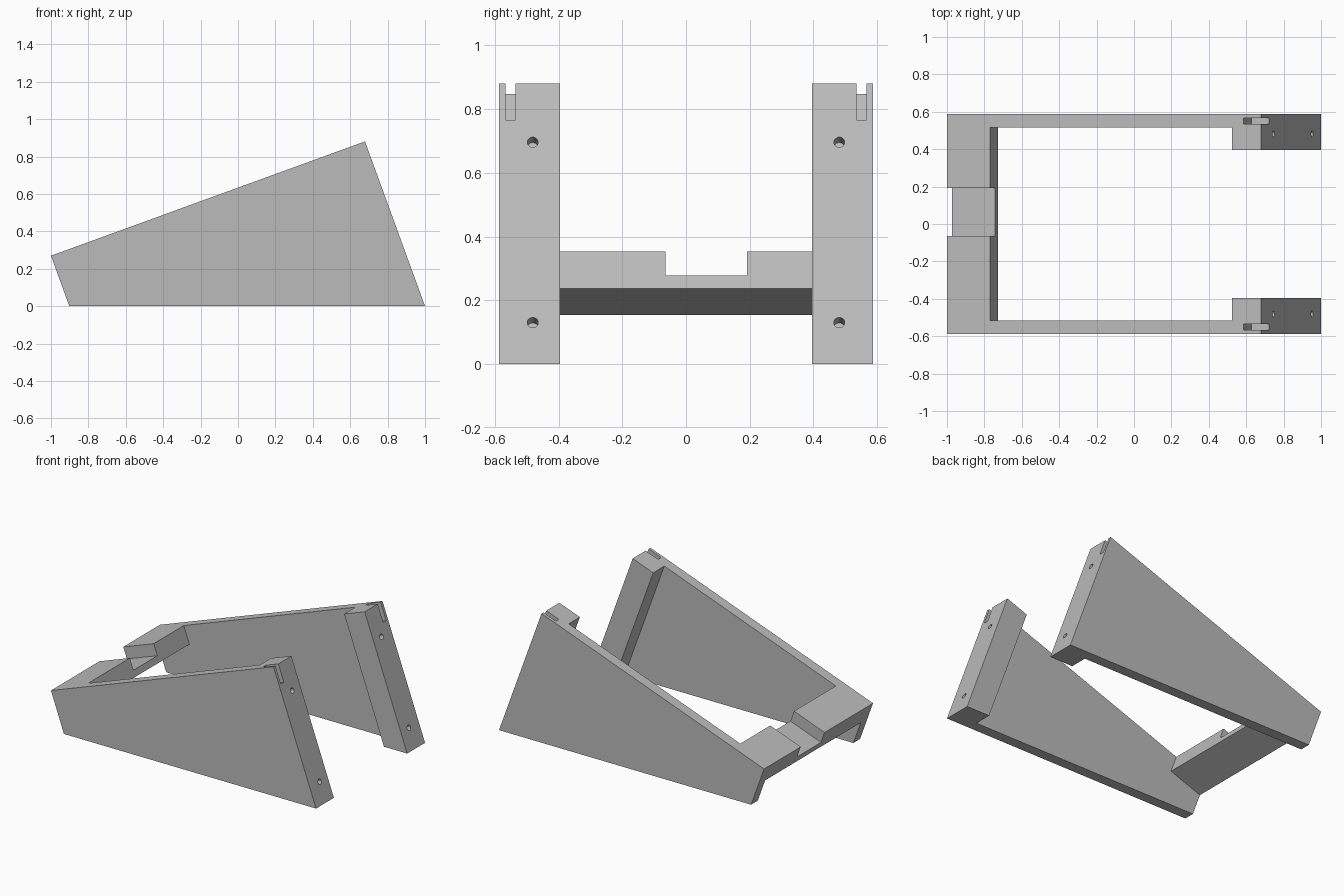
import bpy, bmesh, math
from mathutils import Matrix, Vector

if "Cube" in bpy.data.objects:
    bpy.data.objects.remove(bpy.data.objects["Cube"], do_unlink=True)

TILT = math.radians(20)
LENGTH = 1.787          # length of the sloping top
HALF_W = 0.587          # half of the full width
INNER = 0.515           # inner face of the side walls
POST_IN = 0.395         # inner face of the posts
POST_U = LENGTH - 0.165  # rear face of the posts
BAR_U, BAR_T = 0.245, 0.124

# Tilted frame: x runs up the sloping top, z is normal to it
SLOPE = Matrix.Translation((-1, 0, 0.27)) @ Matrix.Rotation(-TILT, 4, "Y")

grey = bpy.data.materials.new("plain_grey")
grey.use_nodes = True
colour = (0.5, 0.5, 0.5, 1)
grey.diffuse_color = colour
grey.node_tree.nodes["Principled BSDF"].inputs["Base Color"].default_value = colour


def make_object(name, bm):
    bmesh.ops.recalc_face_normals(bm, faces=bm.faces)
    mesh = bpy.data.meshes.new(name)
    bm.to_mesh(mesh)
    bm.free()
    mesh.materials.append(grey)
    obj = bpy.data.objects.new(name, mesh)
    bpy.context.collection.objects.link(obj)
    return obj


def cut(target, cutter):
    """Subtract the cutter from the target, then discard it."""
    cutter.hide_render = True
    mod = target.modifiers.new("cut", "BOOLEAN")
    mod.operation = "DIFFERENCE"
    mod.solver = "EXACT"
    mod.object = cutter
    bpy.context.view_layer.objects.active = target
    bpy.ops.object.modifier_apply(modifier=mod.name)
    bpy.data.objects.remove(cutter, do_unlink=True)


def box(name, u, y, n):
    """Box in the tilted frame, from (min, max) ranges."""
    bm = bmesh.new()
    size = [b - a for a, b in (u, y, n)]
    mid = Vector([(a + b) / 2 for a, b in (u, y, n)])
    bmesh.ops.create_cube(bm, size=1, matrix=SLOPE @ Matrix.Translation(mid)
                          @ Matrix.Diagonal((*size, 1)))
    return make_object(name, bm)


def peg(name, y, z, depth):
    """Cylinder reaching into the sloping front face at height z."""
    n = (z - 0.881) / math.cos(TILT)
    bm = bmesh.new()
    bmesh.ops.create_cone(bm, cap_ends=True, segments=32, radius1=0.017, radius2=0.017,
                          depth=2 * depth,
                          matrix=SLOPE @ Matrix.Translation((LENGTH, y, n))
                          @ Matrix.Rotation(math.pi / 2, 4, "Y"))
    return make_object(name, bm)


# Wedge-shaped body from its side profile
bm = bmesh.new()
profile = [(-1, 0.27), (-0.902, 0), (1, 0), (0.679, 0.881)]
face = bm.faces.new([bm.verts.new((x, -HALF_W, z)) for x, z in profile])
ext = bmesh.ops.extrude_face_region(bm, geom=[face])
bmesh.ops.translate(bm, vec=(0, 2 * HALF_W, 0),
                    verts=[v for v in ext["geom"] if isinstance(v, bmesh.types.BMVert)])
stand = make_object("stand_frame", bm)

# Opening between the side walls, behind the posts
cut(stand, box("main_opening", (BAR_U, POST_U), (-INNER, INNER), (-2, 1)))
# Gap between the two posts
cut(stand, box("post_gap", (POST_U - 0.1, 3), (-POST_IN, POST_IN), (-2, 1)))
# Space under the cross bar
cut(stand, box("bar_underside", (-1, BAR_U + 0.1), (-INNER, INNER), (-2, -BAR_T)))
# Notch in the cross bar
cut(stand, box("bar_notch", (-1, BAR_U + 0.1), (-0.065, 0.192), (-0.08, 1)))

# Slots and blind screw holes in both posts
for side in (-1, 1):
    slot_y = sorted((side * 0.535, side * 0.567))
    cut(stand, box("post_slot", (LENGTH - 0.1, 3), slot_y, (-0.122, 1)))
    for z in (0.13, 0.696):
        cut(stand, peg("screw_hole", side * 0.481, z, 0.05))

# Smooth only the hole walls
bpy.ops.object.select_all(action="DESELECT")
stand.select_set(True)
bpy.context.view_layer.objects.active = stand
bpy.ops.object.shade_smooth_by_angle(angle=math.radians(30))
